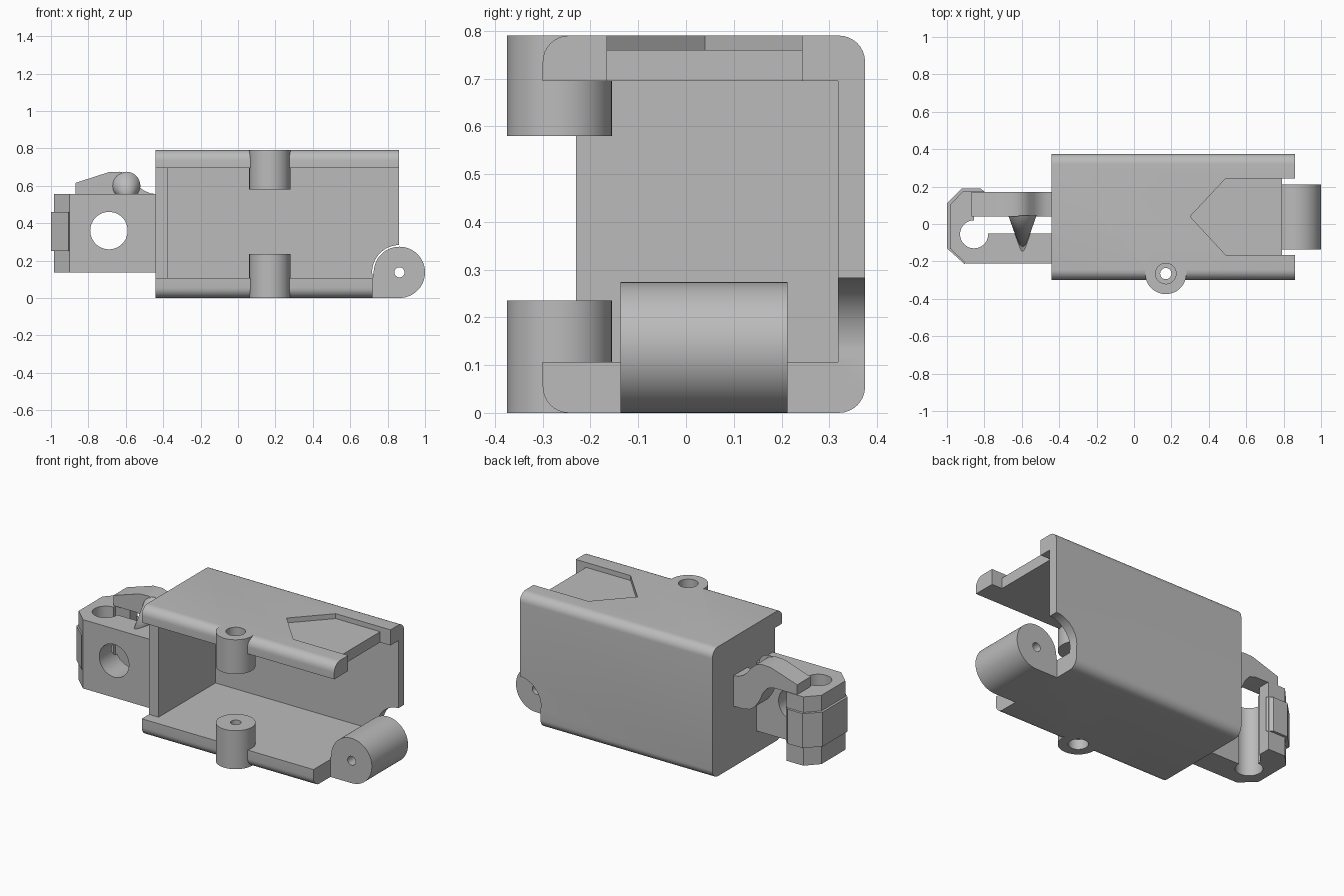
import bpy, bmesh, math

if "Cube" in bpy.data.objects:
    bpy.data.objects.remove(bpy.data.objects["Cube"])

grey = bpy.data.materials.new("plain grey")
grey.diffuse_color = (0.5, 0.5, 0.5, 1)
grey.use_nodes = True
grey.node_tree.nodes["Principled BSDF"].inputs["Base Color"].default_value = grey.diffuse_color


def finish(name, bm):
    bmesh.ops.recalc_face_normals(bm, faces=bm.faces)
    me = bpy.data.meshes.new(name)
    bm.to_mesh(me)
    bm.free()
    me.materials.append(grey)
    ob = bpy.data.objects.new(name, me)
    bpy.context.collection.objects.link(ob)
    return ob


def prism(name, pts, axis, lo, hi):
    """Extrude a 2D outline along an axis."""
    place = {'X': lambda u, v, t: (t, u, v),
             'Y': lambda u, v, t: (u, t, v),
             'Z': lambda u, v, t: (u, v, t)}[axis]
    bm = bmesh.new()
    a = [bm.verts.new(place(u, v, lo)) for u, v in pts]
    b = [bm.verts.new(place(u, v, hi)) for u, v in pts]
    bm.faces.new(a)
    bm.faces.new(b[::-1])
    for i in range(len(pts)):
        j = (i + 1) % len(pts)
        bm.faces.new((a[i], b[i], b[j], a[j]))
    return finish(name, bm)


def arc(cx, cy, r, a0, a1, n):
    return [(cx + r * math.cos(math.radians(a0 + (a1 - a0) * i / n)),
             cy + r * math.sin(math.radians(a0 + (a1 - a0) * i / n))) for i in range(n + 1)]


def rod(name, cx, cy, r, axis, lo, hi, n=48):
    return prism(name, arc(cx, cy, r, 0, 360, n)[:-1], axis, lo, hi)


def rect(u0, u1, v0, v1):
    return [(u0, v0), (u1, v0), (u1, v1), (u0, v1)]


def combine(ob, others, op):
    """Bake booleans into ob and remove the helper solids."""
    for o in others:
        m = ob.modifiers.new("bool", 'BOOLEAN')
        m.operation, m.solver, m.object = op, 'EXACT', o
        bpy.context.view_layer.update()
        dg = bpy.context.evaluated_depsgraph_get()
        me = bpy.data.meshes.new_from_object(ob.evaluated_get(dg))
        ob.modifiers.clear()
        ob.data = me
        bpy.data.objects.remove(o, do_unlink=True)


# Housing: rounded channel open to the front
R, H = 0.055, 0.79
profile = (arc(-0.3 + R, R, R, 180, 270, 8) + arc(0.375 - R, R, R, 270, 360, 8)
           + arc(0.375 - R, H - R, R, 0, 90, 8) + arc(-0.3 + R, H - R, R, 90, 180, 8)
           + [(-0.3, 0.695), (0.318, 0.695), (0.318, 0.107), (-0.3, 0.107)])
housing = prism("housing", profile, 'X', -0.44, 0.86)

# End wall and screw bosses
BX, BY = 0.17, -0.265
combine(housing, [
    prism("end_wall", rect(-0.23, 0.34, 0.08, 0.72), 'X', -0.44, -0.375),
    rod("lower_boss", BX, BY, 0.11, 'Z', 0, 0.235),
    rod("upper_boss", BX, BY, 0.11, 'Z', 0.58, H)], 'UNION')

# Screw holes, arrow recess, end notch and hinge clearance
CX, CZ, CR = 0.863, 0.137, 0.137
clearance = [(0.72, -0.1), (1.1, -0.1), (1.1, CZ)] + arc(CX, CZ, CR + 0.009, 0, 180, 32) + [(0.72, CZ - 0.02)]
combine(housing, [
    rod("screw_hole", BX, BY, 0.03, 'Z', -0.1, 0.9, 32),
    rod("lower_counterbore", BX, BY, 0.055, 'Z', -0.1, 0.06, 32),
    rod("upper_counterbore", BX, BY, 0.055, 'Z', 0.73, 0.9, 32),
    prism("arrow_recess", [(0.3, 0.04), (0.49, -0.165), (0.95, -0.165), (0.95, 0.243), (0.49, 0.243)],
          'Z', 0.76, 0.9),
    prism("end_notch", rect(0.79, 0.95, -0.165, 0.243), 'Z', 0.6, 0.9),
    prism("hinge_clearance", clearance, 'Y', -0.6, 0.6)], 'DIFFERENCE')

# Hinge barrel with its foot joined to the floor
barrel = prism("hinge_barrel", [(0.72, 0)] + arc(CX, CZ, CR, -90, 170, 48) + [(0.72, 0.107)],
               'Y', -0.137, 0.212)
combine(barrel, [rod("pin_hole", CX, CZ, 0.027, 'Y', -0.5, 0.5, 24)], 'DIFFERENCE')

# Clasp: side plate with a bent end, wrapped by a raised band
clasp = prism("clasp", [(-0.435, -0.21), (-0.90, -0.21), (-0.985, -0.13), (-0.985, 0.10),
                        (-0.915, 0.175), (-0.80, 0.175), (-0.80, 0.10), (-0.855, 0.04),
                        (-0.855, -0.05), (-0.435, -0.05)], 'Z', 0.135, 0.555)
combine(clasp, [prism("band", [(-0.905, -0.215), (-1, -0.13), (-1, 0.11), (-0.92, 0.19),
                               (-0.82, 0.19), (-0.79, 0.165), (-0.90, 0.15), (-0.95, 0.08),
                               (-0.95, -0.12), (-0.89, -0.18)], 'Z', 0.25, 0.46)], 'UNION')
combine(clasp, [rod("side_hole", -0.69, 0.36, 0.1, 'Y', -0.5, -0.01),
                rod("pivot_hole", -0.855, -0.055, 0.075, 'Z', 0, 1)], 'DIFFERENCE')

# Curved arm from the housing over to the clasp end
arm = prism("arm", [(-0.435, 0.555), (-0.47, 0.56), (-0.505, 0.575), (-0.535, 0.602), (-0.56, 0.635),
                    (-0.59, 0.662), (-0.63, 0.675), (-0.69, 0.673), (-0.87, 0.615), (-0.87, 0.553),
                    (-0.71, 0.553), (-0.67, 0.54), (-0.64, 0.505), (-0.615, 0.45), (-0.585, 0.405),
                    (-0.55, 0.38), (-0.51, 0.37), (-0.435, 0.37)], 'Y', 0.04, 0.17)

# Pointed tooth on the arm
bm = bmesh.new()
ring = [bm.verts.new((u, 0.045, v)) for u, v in arc(-0.597, 0.6, 0.075, 0, 360, 32)[:-1]]
tip = bm.verts.new((-0.595, -0.17, 0.54))
bm.faces.new(ring)
for i in range(32):
    bm.faces.new((ring[i], ring[(i + 1) % 32], tip))
tooth = finish("tooth", bm)

# Smooth the rounded surfaces, keep edges crisp
for ob in (housing, barrel, clasp, arm, tooth):
    bpy.ops.object.select_all(action='DESELECT')
    ob.select_set(True)
    bpy.context.view_layer.objects.active = ob
    bpy.ops.object.shade_smooth_by_angle(angle=math.radians(30))
